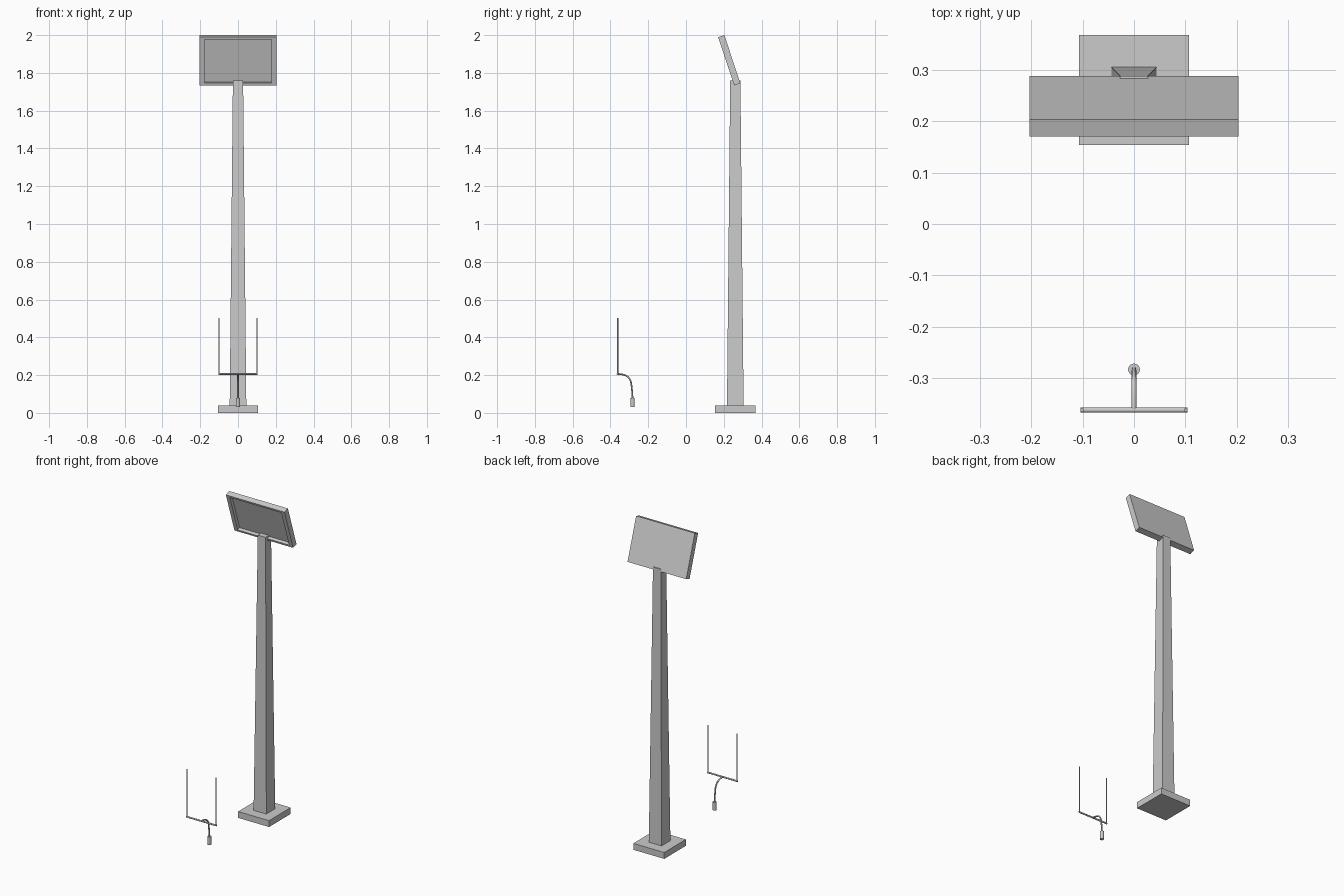
import bpy, bmesh, math
from mathutils import Matrix, Vector

if "Cube" in bpy.data.objects:
    bpy.data.objects.remove(bpy.data.objects["Cube"])

POST_Y = 0.261
GOAL_Y = -0.362


def add_object(name, bm):
    bmesh.ops.recalc_face_normals(bm, faces=bm.faces)
    mesh = bpy.data.meshes.new(name)
    bm.to_mesh(mesh)
    bm.free()
    obj = bpy.data.objects.new(name, mesh)
    bpy.context.collection.objects.link(obj)
    return obj


def tapered_box(name, y, z0, z1, half0, half1):
    bm = bmesh.new()
    bmesh.ops.create_cube(bm, size=2)
    for v in bm.verts:
        h, z = (half1, z1) if v.co.z > 0 else (half0, z0)
        v.co = (v.co.x * h, y + v.co.y * h, z)
    return add_object(name, bm)


def rod(name, a, b, radius, sides=16):
    a, b = Vector(a), Vector(b)
    bpy.ops.mesh.primitive_cylinder_add(vertices=sides, radius=radius,
                                        depth=(b - a).length, location=(a + b) / 2)
    obj = bpy.context.object
    obj.name = name
    obj.rotation_euler = (b - a).to_track_quat('Z', 'Y').to_euler()
    bpy.ops.object.shade_smooth_by_angle()
    return obj


# Stand: square slab and tapered post
tapered_box("base_slab", POST_Y, 0, 0.04, 0.107, 0.107)
tapered_box("post", POST_Y, 0.04, 1.76, 0.044, 0.027)

# Display panel with recessed screen, tilted forward
width, thick, height = 0.406, 0.035, 0.269
bm = bmesh.new()
bmesh.ops.create_cube(bm, size=1, matrix=Matrix.Diagonal((width, thick, height, 1)))
bm.normal_update()
front = min(bm.faces, key=lambda f: f.normal.y)
bmesh.ops.inset_region(bm, faces=[front], thickness=0.018)
for v in front.verts:
    v.co.x = math.copysign(0.178, v.co.x)
recess = bmesh.ops.extrude_discrete_faces(bm, faces=[front])["faces"][0]
for v in recess.verts:
    v.co.y += 0.02
panel = add_object("display_panel", bm)
panel.location = (0, 0.229, 1.867)
panel.rotation_euler.x = math.radians(18.4)

# Goal post: sleeve, crossbar and two uprights
rod("goal_sleeve", (0, -0.283, 0.03), (0, -0.283, 0.08), 0.0115)
rod("goal_crossbar", (-0.104, GOAL_Y, 0.206), (0.104, GOAL_Y, 0.206), 0.005)
for side, label in ((-1, "left"), (1, "right")):
    x = side * 0.1005
    rod(f"goal_upright_{label}", (x, GOAL_Y, 0.206), (x, GOAL_Y, 0.503), 0.0035)

# Curved neck joining sleeve and crossbar
curve = bpy.data.curves.new("goal_neck", 'CURVE')
curve.dimensions = '3D'
curve.bevel_depth = 0.0045
curve.bevel_resolution = 3
curve.use_fill_caps = True
spline = curve.splines.new('BEZIER')
spline.bezier_points.add(2)
path = [((-0.283, 0.078), (-0.283, 0.06), (-0.284, 0.105)),
        ((-0.290, 0.155), (-0.287, 0.135), (-0.296, 0.195)),
        ((GOAL_Y, 0.206), (-0.325, 0.205), (-0.38, 0.206))]
for p, (co, left, right) in zip(spline.bezier_points, path):
    p.handle_left_type = p.handle_right_type = 'FREE'
    p.co, p.handle_left, p.handle_right = [(0, *c) for c in (co, left, right)]
neck = bpy.data.objects.new("goal_neck", curve)
bpy.context.collection.objects.link(neck)
